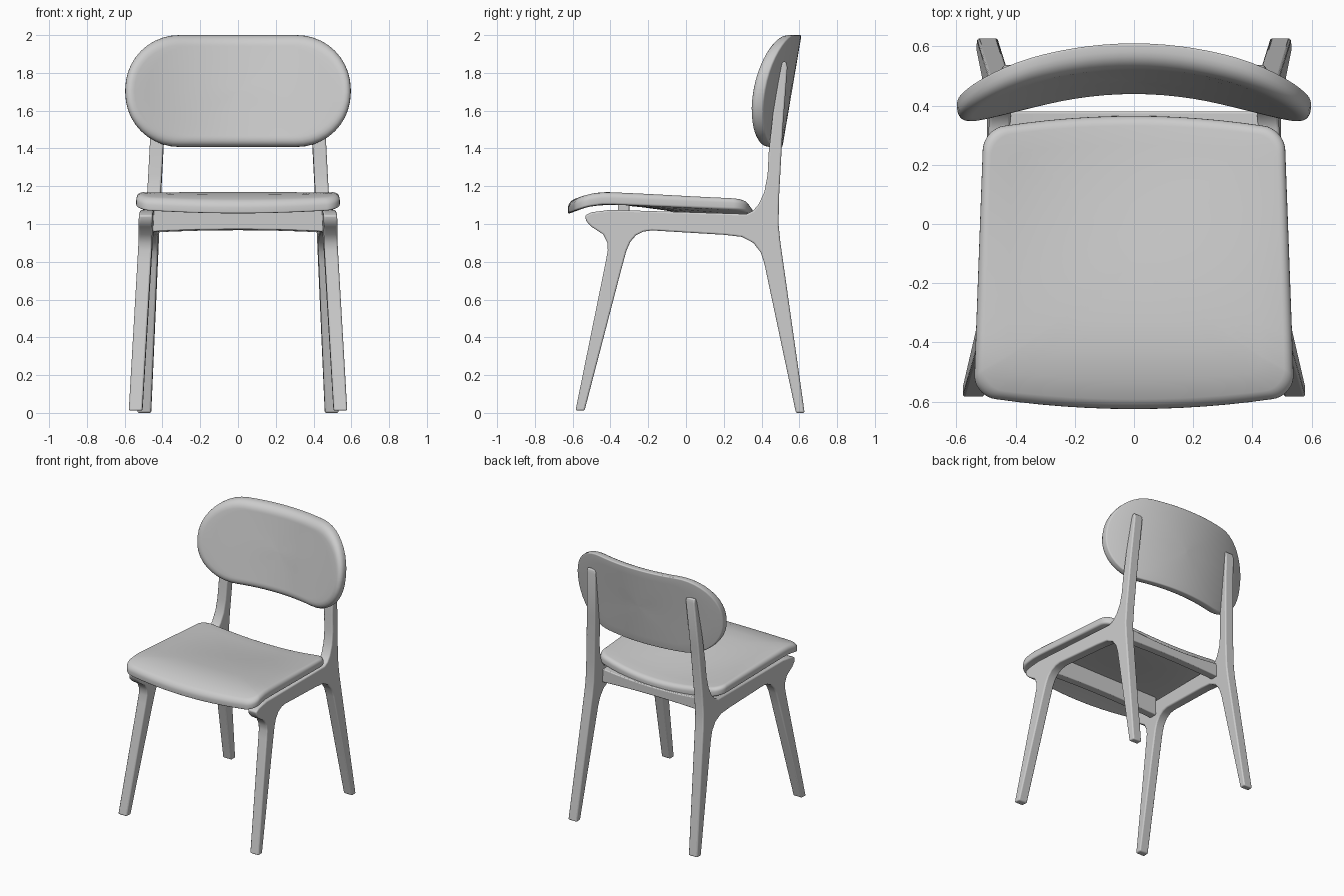
import bpy, bmesh
from math import sin, cos, pi, radians
from mathutils import Vector

cube = bpy.data.objects.get("Cube")
if cube:
    bpy.data.objects.remove(cube, do_unlink=True)

GREY = (0.6, 0.6, 0.6, 1)
mat = bpy.data.materials.new("light grey")
mat.use_nodes = True
mat.diffuse_color = GREY
mat.node_tree.nodes["Principled BSDF"].inputs["Base Color"].default_value = GREY


def finish(bm, name, bevel=0, mirror=False):
    """Turn a bmesh into a smooth-shaded object with optional bevel and mirror."""
    bmesh.ops.recalc_face_normals(bm, faces=bm.faces)
    mesh = bpy.data.meshes.new(name)
    bm.to_mesh(mesh)
    bm.free()
    mesh.materials.append(mat)
    obj = bpy.data.objects.new(name, mesh)
    bpy.context.collection.objects.link(obj)
    bpy.ops.object.select_all(action="DESELECT")
    obj.select_set(True)
    bpy.context.view_layer.objects.active = obj
    bpy.ops.object.shade_smooth_by_angle(angle=radians(35))
    if mirror:
        obj.modifiers.new("Mirror", "MIRROR")
    if bevel:
        mod = obj.modifiers.new("Bevel", "BEVEL")
        mod.width, mod.segments = bevel, 3
        mod.limit_method, mod.angle_limit = "ANGLE", radians(50)
    return obj


def rounded_rect(hx, hy, r, arc=10, side=12):
    """Outline of a rounded rectangle with subdivided straight sides."""
    corners = []
    for k, (sx, sy) in enumerate([(1, 1), (-1, 1), (-1, -1), (1, -1)]):
        c = Vector((sx * (hx - r), sy * (hy - r)))
        angles = [(k + i / arc) * pi / 2 for i in range(arc + 1)]
        corners.append([c + Vector((cos(a), sin(a))) * r for a in angles])
    points = []
    for k in range(4):
        points += corners[k]
        a, b = corners[k][-1], corners[(k + 1) % 4][0]
        points += [a.lerp(b, i / side) for i in range(1, side)]
    return points


def slab(name, hx, hy, r, thick, round_face, round_back, shape):
    """Cushion-like slab: rings of a rounded outline, bent by shape(u, v, depth)."""
    outline = rounded_rect(hx, hy, r)
    inner = [0.02, 0.2, 0.4, 0.6, 0.8]
    steps = [i * pi / 10 for i in range(6)]
    rings = [(s, 0, 0) for s in inner]
    rings += [(1, round_back * (1 - sin(a)), round_back * (1 - cos(a))) for a in steps]
    rings += [(1, round_face * (1 - cos(a)), thick - round_face * (1 - sin(a))) for a in steps]
    rings += [(s, 0, thick) for s in reversed(inner)]
    bm = bmesh.new()
    loops = []
    for scale, inset, depth in rings:
        fx, fy = scale * (1 - inset / hx), scale * (1 - inset / hy)
        loops.append([bm.verts.new(shape(p.x * fx, p.y * fy, depth)) for p in outline])
    n = len(outline)
    for a, b in zip(loops, loops[1:]):
        for i in range(n):
            j = (i + 1) % n
            bm.faces.new((a[i], a[j], b[j], b[i]))
    bm.faces.new(loops[0])
    bm.faces.new(loops[-1])
    return finish(bm, name)


# Seat: waterfall front, bowed edges, hollow towards the back
def seat_shape(u, v, depth):
    middle = 1 - (u / 0.525) ** 2
    x = u * (1 - 0.07 * v)
    y = v * (1 + 0.1 * middle) - 0.13
    t = min(max((v + 0.25) / 0.7, 0), 1)
    z = 1.087 - 0.04 * y - 1.2 * max(-0.4 - y, 0) ** 2
    return x, y, z + depth - 0.06 * middle * t * t * (3 - 2 * t)


slab("seat", 0.525, 0.45, 0.07, 0.065, 0.03, 0.012, seat_shape)


# Backrest: long oval wrapped around the sitter and leaning back
def backrest_shape(u, v, depth):
    return u, 0.561 + 0.17 * v - 0.4 * u * u - depth, 1.704 + v


slab("backrest", 0.597, 0.296, 0.285, 0.08, 0.05, 0.008, backrest_shape)

# Side frame: front leg, rail, rear leg and back post as one leaning plank
PROFILE = [
    (-0.585, 0.012), (-0.425, 0.8), (-0.414, 0.86), (-0.416, 0.9), (-0.438, 0.945),
    (-0.5, 0.985), (-0.528, 1.015), (-0.535, 1.045), (-0.5, 1.062), (-0.4, 1.075),
    (0.32, 1.053), (0.355, 1.07), (0.385, 1.105), (0.415, 1.17), (0.432, 1.26),
    (0.438, 1.38), (0.46, 1.58), (0.5, 1.83), (0.512, 1.86), (0.53, 1.86),
    (0.537, 1.83), (0.512, 1.5), (0.493, 1.15), (0.49, 1.0), (0.5, 0.9), (0.628, 0),
    (0.582, 0), (0.415, 0.79), (0.395, 0.85), (0.357, 0.9), (0.295, 0.932),
    (0.2, 0.943), (-0.18, 0.966), (-0.225, 0.96), (-0.265, 0.94), (-0.295, 0.905),
    (-0.315, 0.86), (-0.345, 0.75), (-0.537, 0.012)]


def plank_point(y, z, side):
    return 0.52 - 0.05 * z - 0.04 * y + side * 0.036, y, z


bm = bmesh.new()
faces = [[bm.verts.new(plank_point(y, z, s)) for y, z in PROFILE] for s in (-1, 1)]
for loop in faces:
    bm.faces.new(loop)
for i in range(len(PROFILE)):
    j = (i + 1) % len(PROFILE)
    bm.faces.new((faces[0][i], faces[0][j], faces[1][j], faces[1][i]))
finish(bm, "side_frames", bevel=0.012, mirror=True)


# Cross rails joining the two side frames, with a gently arched lower edge
def cross_rail(name, y, thick, bottom, top, sag):
    bm = bmesh.new()
    sections = []
    for i in range(17):
        u = i / 8 - 1
        arch = 1 - u * u
        low, high = bottom + 0.012 * arch, top - sag * arch
        corners = [(y, low), (y + thick, low), (y + thick, high), (y, high)]
        sections.append([bm.verts.new((u * 0.45, a, b)) for a, b in corners])
    for a, b in zip(sections, sections[1:]):
        for k in range(4):
            m = (k + 1) % 4
            bm.faces.new((a[k], a[m], b[m], b[k]))
    bm.faces.new(sections[0])
    bm.faces.new(sections[-1])
    finish(bm, name, bevel=0.006)


cross_rail("front_cross_rail", -0.36, 0.06, 0.96, 1.1, 0)
cross_rail("rear_cross_rail", 0.32, 0.06, 0.955, 1.06, 0.03)
